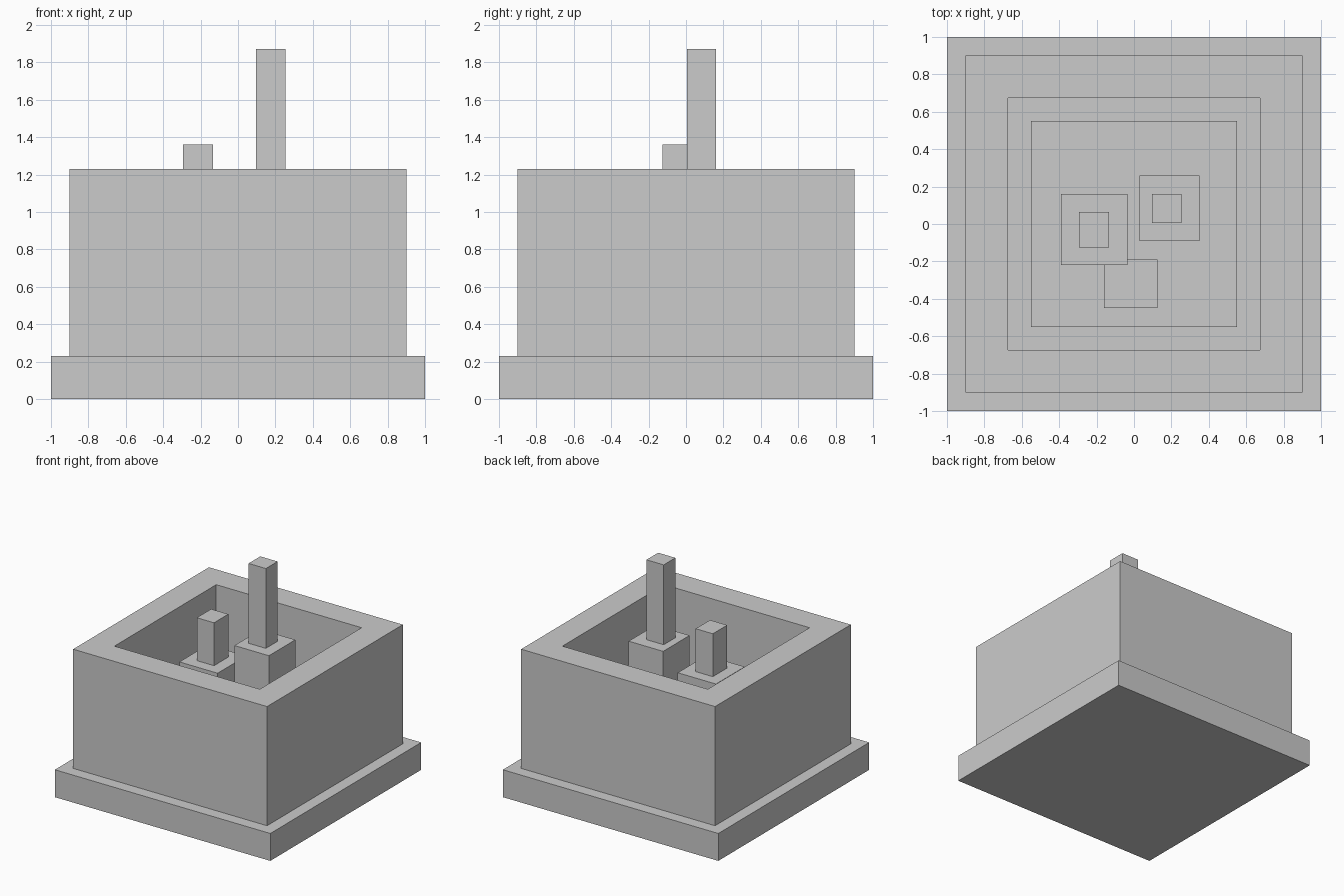
import bpy
import bmesh

if "Cube" in bpy.data.objects:
    bpy.data.objects.remove(bpy.data.objects["Cube"])

stone = bpy.data.materials.new("light grey")
stone.diffuse_color = (0.6, 0.6, 0.6, 1.0)
stone.use_nodes = True
stone.node_tree.nodes["Principled BSDF"].inputs["Base Color"].default_value = stone.diffuse_color


def finish(name, bm):
    bmesh.ops.recalc_face_normals(bm, faces=bm.faces)
    mesh = bpy.data.meshes.new(name)
    bm.to_mesh(mesh)
    bm.free()
    mesh.materials.append(stone)
    obj = bpy.data.objects.new(name, mesh)
    bpy.context.collection.objects.link(obj)
    return obj


def box(name, x0, x1, y0, y1, z0, z1):
    bm = bmesh.new()
    bmesh.ops.create_cube(bm, size=1)
    for v in bm.verts:
        v.co = (x1 if v.co.x > 0 else x0,
                y1 if v.co.y > 0 else y0,
                z1 if v.co.z > 0 else z0)
    return finish(name, bm)


def square_wall(name, outer, inner, z0, z1):
    # Closed square ring: four corner sections joined around the opening
    bm = bmesh.new()
    rings = []
    for sx, sy in ((-1, -1), (1, -1), (1, 1), (-1, 1)):
        rings.append([bm.verts.new((sx * r, sy * r, z)) for r, z in
                      ((outer, z0), (outer, z1), (inner, z1), (inner, z0))])
    for i in range(4):
        a, b = rings[i], rings[(i + 1) % 4]
        for j in range(4):
            k = (j + 1) % 4
            bm.faces.new((a[j], b[j], b[k], a[k]))
    return finish(name, bm)


BASE_TOP, RIM, BED_TOP = 0.23, 1.23, 0.45

# Base slab, open-topped wall and the raised bed inside
box("base_slab", -1, 1, -1, 1, 0, BASE_TOP)
square_wall("wall", 0.9, 0.675, BASE_TOP, RIM)
box("inner_bed", -0.55, 0.55, -0.55, 0.55, BASE_TOP, BED_TOP)

# Wide lower blocks standing on the bed
box("left_block", -0.39, -0.035, -0.22, 0.16, BED_TOP, 1.0)
box("right_block", 0.03, 0.35, -0.09, 0.26, BED_TOP, 1.2)
box("front_block", -0.16, 0.125, -0.45, -0.19, BED_TOP, 0.78)

# Narrow tips on the two taller blocks
box("left_tip", -0.295, -0.135, -0.125, 0.065, 1.0, 1.36)
box("right_tip", 0.095, 0.255, 0.005, 0.16, 1.2, 1.87)
